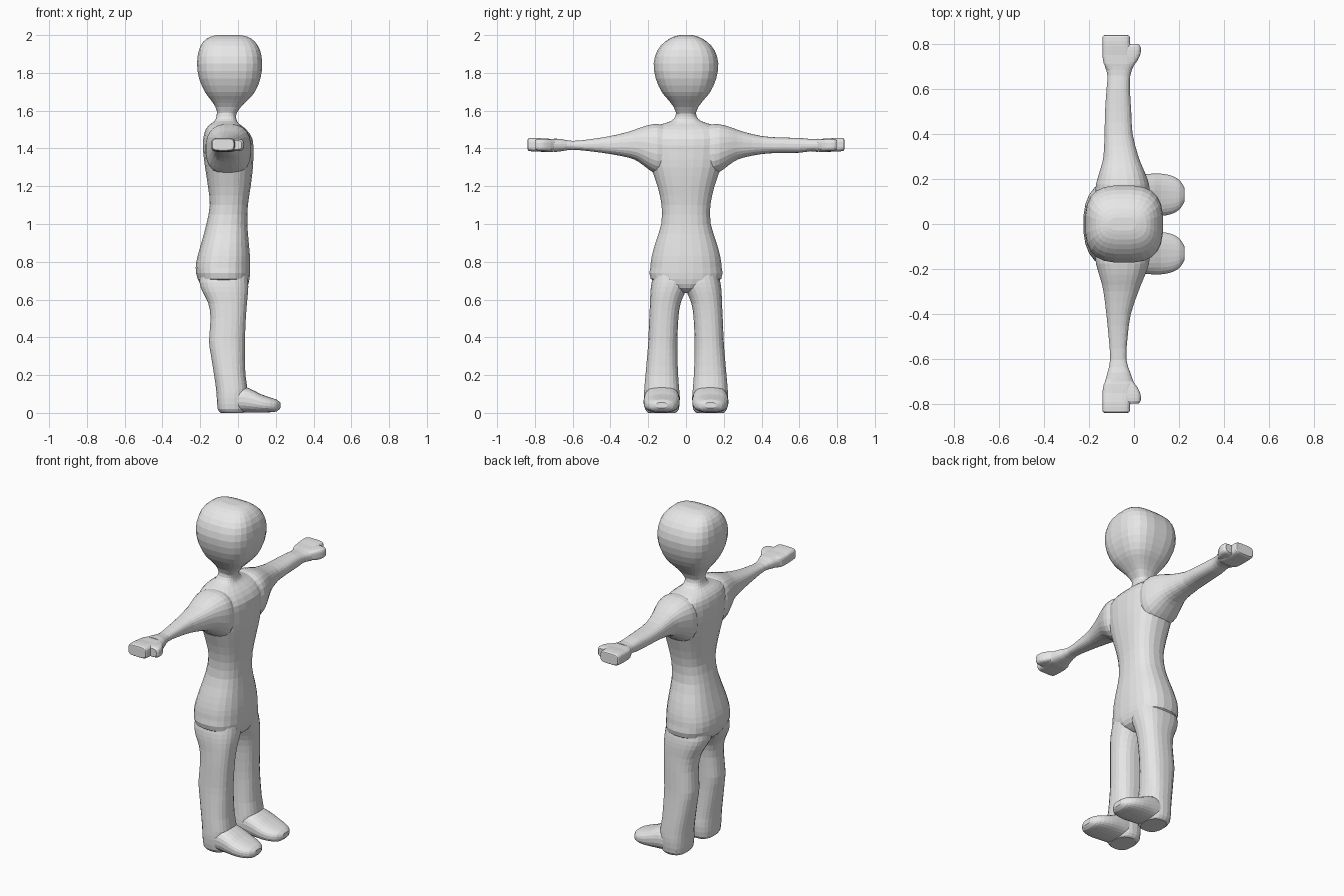
import bpy, bmesh, math
from mathutils import Vector

skin = bpy.data.materials.new("plain grey")
skin.diffuse_color = (0.8, 0.8, 0.8, 1)
SIDES = 24


def spline(p0, p1, p2, p3, t):
    return [0.5 * (2 * b + (c - a) * t + (2 * a - 5 * b + 4 * c - d) * t * t
                   + (3 * b - a - 3 * c + d) * t ** 3) for a, b, c, d in zip(p0, p1, p2, p3)]


def loft(name, axis, rings, e=2.5, side=1, steps=2):
    """Skin rounded-square rings (position, a min, a max, b min, b max) along an axis."""
    n = len(rings)
    dense = []
    for i in range(n - 1):
        q = [rings[max(i - 1, 0)], rings[i], rings[i + 1], rings[min(i + 2, n - 1)]]
        dense += [spline(*q, k / steps) for k in range(steps)]
    dense.append(rings[-1])
    bm = bmesh.new()
    loops = []
    for t, a0, a1, b0, b1 in dense:
        loop = []
        for k in range(SIDES):
            ang = math.tau * (k + 0.5) / SIDES
            c, s = math.cos(ang), math.sin(ang)
            a = (a0 + a1) / 2 + (a1 - a0) / 2 * math.copysign(abs(c) ** (2 / e), c)
            b = (b0 + b1) / 2 + (b1 - b0) / 2 * math.copysign(abs(s) ** (2 / e), s)
            x, y, z = {'x': (t, a, b), 'y': (a, t, b), 'z': (a, b, t)}[axis]
            loop.append(bm.verts.new(Vector((x, y * side, z))))
        loops.append(loop)
    for p, q in zip(loops, loops[1:]):
        for k in range(SIDES):
            j = (k + 1) % SIDES
            bm.faces.new((p[k], p[j], q[j], q[k]))
    bm.faces.new(loops[0])
    bm.faces.new(loops[-1])
    bmesh.ops.recalc_face_normals(bm, faces=bm.faces)
    me = bpy.data.meshes.new(name)
    bm.to_mesh(me)
    bm.free()
    me.materials.append(skin)
    ob = bpy.data.objects.new(name, me)
    bpy.context.collection.objects.link(ob)
    return ob


def sym(rows):
    # rows with one half width become symmetric rings
    return [(t, a0, a1, -h, h) for t, a0, a1, h in rows]


# torso, from crotch to neck
body = loft("body", 'z', sym([
    (0.635, -0.11, 0.00, 0.03), (0.66, -0.18, 0.045, 0.10), (0.71, -0.215, 0.062, 0.188),
    (0.77, -0.225, 0.065, 0.19), (0.83, -0.215, 0.064, 0.182), (0.90, -0.195, 0.058, 0.163),
    (1.00, -0.168, 0.05, 0.132), (1.10, -0.15, 0.053, 0.13), (1.20, -0.16, 0.068, 0.152),
    (1.30, -0.175, 0.08, 0.185), (1.38, -0.185, 0.082, 0.20), (1.45, -0.185, 0.078, 0.205),
    (1.50, -0.172, 0.045, 0.19), (1.528, -0.148, 0.01, 0.13), (1.545, -0.125, -0.005, 0.08),
    (1.57, -0.114, -0.01, 0.056), (1.60, -0.112, -0.005, 0.054)]))

# head
parts = [loft("head", 'z', sym([
    (1.58, -0.108, -0.012, 0.05), (1.62, -0.12, 0.016, 0.066), (1.66, -0.147, 0.056, 0.097),
    (1.70, -0.176, 0.09, 0.13), (1.77, -0.207, 0.12, 0.161), (1.85, -0.218, 0.129, 0.172),
    (1.92, -0.208, 0.118, 0.152), (1.965, -0.185, 0.09, 0.112), (1.99, -0.15, 0.055, 0.07),
    (2.0, -0.11, 0.01, 0.03)]), e=2.9)]

for side, word in ((1, "left"), (-1, "right")):
    # leg
    parts.append(loft(word + "_leg", 'z', [
        (0.0, -0.092, 0.03, 0.055, 0.20), (0.02, -0.108, 0.04, 0.037, 0.217),
        (0.08, -0.113, 0.045, 0.032, 0.223), (0.13, -0.117, 0.05, 0.036, 0.221),
        (0.20, -0.127, 0.04, 0.041, 0.215), (0.30, -0.143, 0.037, 0.045, 0.206),
        (0.38, -0.154, 0.037, 0.045, 0.20), (0.50, -0.146, 0.042, 0.04, 0.195),
        (0.58, -0.158, 0.048, 0.028, 0.191), (0.64, -0.188, 0.054, 0.003, 0.189),
        (0.69, -0.205, 0.055, -0.02, 0.183), (0.74, -0.20, 0.05, -0.02, 0.17)], side=side))
    # foot
    parts.append(loft(word + "_foot", 'x', [
        (-0.08, 0.05, 0.21, 0.003, 0.09), (0.0, 0.037, 0.219, 0.002, 0.14),
        (0.06, 0.034, 0.223, 0.001, 0.13), (0.12, 0.035, 0.224, 0.001, 0.10),
        (0.17, 0.045, 0.214, 0.003, 0.082), (0.205, 0.067, 0.192, 0.008, 0.07),
        (0.224, 0.10, 0.16, 0.025, 0.055)], side=side))
    # arm, the forearm on one side is a little slimmer
    d = 0.004 * side
    parts.append(loft(word + "_arm", 'y', [
        (0.08, -0.15, 0.05, 1.27, 1.515), (0.15, -0.172, 0.07, 1.262, 1.53),
        (0.20, -0.163, 0.06, 1.29, 1.524), (0.25, -0.148, 0.04, 1.328, 1.508),
        (0.30, -0.136, 0.02, 1.35, 1.49), (0.40, -0.127 - d, -0.01 + d, 1.37, 1.466),
        (0.50, -0.121 - 2 * d, -0.02 + 2 * d, 1.38 - d, 1.454 + d),
        (0.60, -0.114 - 2 * d, -0.026 + 2 * d, 1.385 - 2 * d, 1.448 + 2 * d),
        (0.66, -0.118, -0.016, 1.385, 1.45), (0.70, -0.13, -0.002, 1.38, 1.452)], side=side))
    # hand and thumb
    parts.append(loft(word + "_hand", 'y', [
        (0.67, -0.11, -0.025, 1.39, 1.445), (0.71, -0.134, -0.005, 1.381, 1.451),
        (0.75, -0.14, -0.008, 1.382, 1.452), (0.79, -0.141, -0.016, 1.383, 1.456),
        (0.83, -0.14, -0.018, 1.386, 1.455), (0.838, -0.132, -0.026, 1.394, 1.447)],
        e=4, side=side))
    parts.append(loft(word + "_thumb", 'y', [
        (0.68, -0.07, -0.02, 1.40, 1.44), (0.72, -0.06, 0.012, 1.388, 1.448),
        (0.755, -0.06, 0.029, 1.386, 1.451), (0.785, -0.06, 0.03, 1.388, 1.45),
        (0.797, -0.055, 0.02, 1.395, 1.443)], e=3.5, side=side))

# weld every part into one skin
bpy.context.view_layer.objects.active = body
for part in parts:
    mod = body.modifiers.new("union", 'BOOLEAN')
    mod.operation, mod.solver, mod.object = 'UNION', 'EXACT', part
    bpy.ops.object.modifier_apply(modifier=mod.name)
    bpy.data.objects.remove(part)
